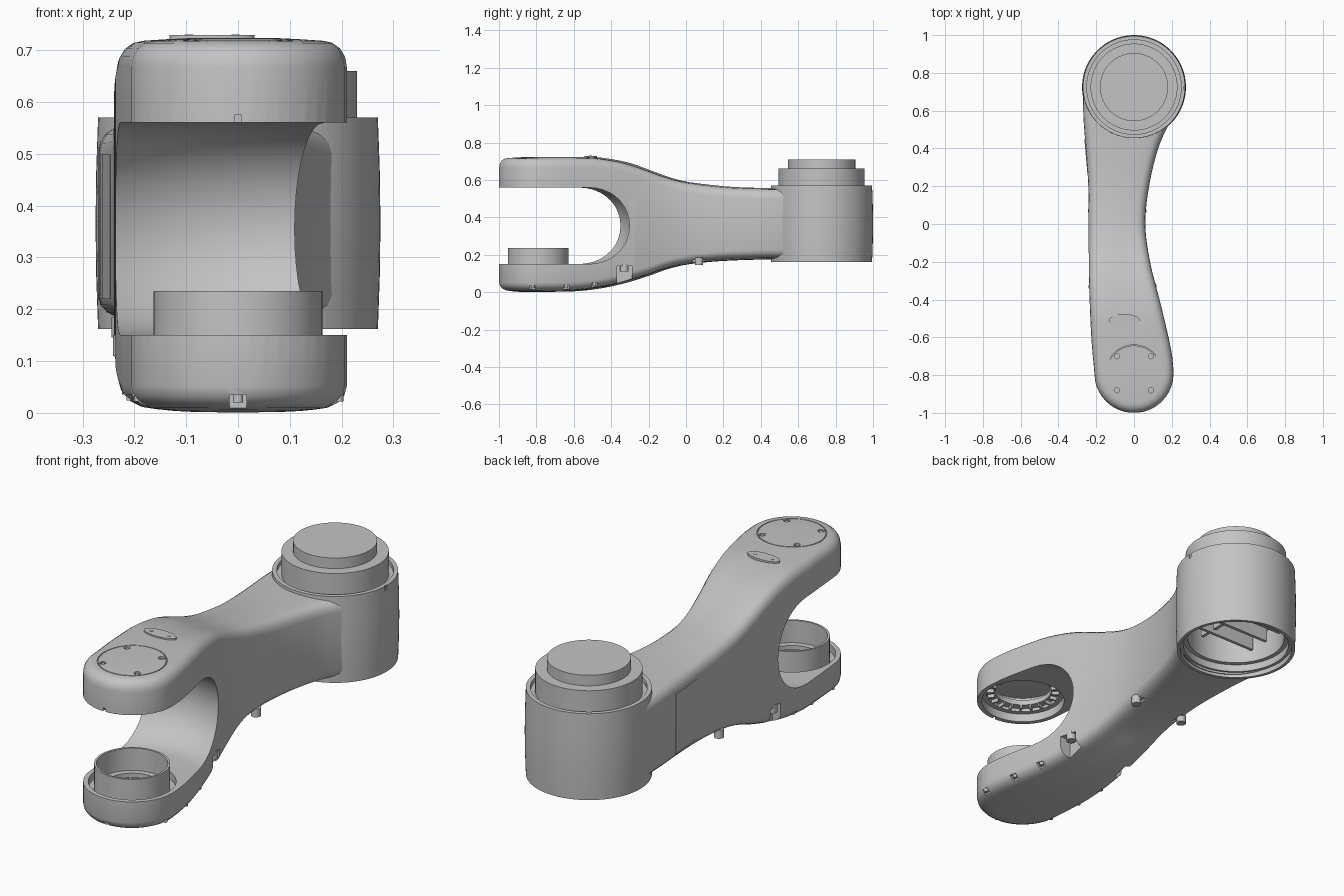
import bpy, bmesh
from math import sin, cos, pi, radians
from mathutils import Vector, Matrix

if "Cube" in bpy.data.objects:
    bpy.data.objects.remove(bpy.data.objects["Cube"])

grey = bpy.data.materials.new("satin_grey")
grey.use_nodes = True
grey.diffuse_color = (0.55, 0.55, 0.55, 1)
grey.node_tree.nodes["Principled BSDF"].inputs["Base Color"].default_value = grey.diffuse_color

JOINT_Y, FORK_Y = 0.725, -0.79


def make(name, bm):
    """Turn a closed bmesh into an object with outward faces."""
    bmesh.ops.recalc_face_normals(bm, faces=bm.faces)
    if bm.calc_volume(signed=True) < 0:
        bmesh.ops.reverse_faces(bm, faces=bm.faces)
    mesh = bpy.data.meshes.new(name)
    bm.to_mesh(mesh)
    bm.free()
    mesh.materials.append(grey)
    ob = bpy.data.objects.new(name, mesh)
    bpy.context.collection.objects.link(ob)
    return ob


def lathe(name, profile, y, steps=72):
    """Revolve a closed (radius, z) profile about a vertical axis."""
    bm = bmesh.new()
    rows = []
    for r, z in profile:
        if r == 0:
            rows.append([bm.verts.new((0, y, z))] * steps)
        else:
            rows.append([bm.verts.new((r * cos(2 * pi * k / steps),
                                       y + r * sin(2 * pi * k / steps), z)) for k in range(steps)])
    for i in range(len(rows)):
        a, b = rows[i - 1], rows[i]
        for k in range(steps):
            quad = list(dict.fromkeys((a[k - 1], a[k], b[k], b[k - 1])))
            if len(quad) > 2:
                bm.faces.new(quad)
    return make(name, bm)


def drum(name, r, z0, z1, y):
    return lathe(name, [(0, z0), (r, z0), (r, z1), (0, z1)], y)


def box(name, centre, size, turn=0):
    bm = bmesh.new()
    bmesh.ops.create_cube(bm, size=1, matrix=Matrix.Translation(centre)
                          @ Matrix.Rotation(turn, 4, 'Z') @ Matrix.Diagonal((*size, 1)))
    return make(name, bm)


def peg(name, centre, rx, ry, h, sides=24):
    bm = bmesh.new()
    bmesh.ops.create_cone(bm, cap_ends=True, segments=sides, radius1=1, radius2=1, depth=h,
                          matrix=Matrix.Translation(centre) @ Matrix.Diagonal((rx, ry, 1, 1)))
    return make(name, bm)


def cut(ob, cutters):
    """Subtract the cutters one by one; a solver that loses the part is passed over."""
    for c in cutters:
        c.hide_render = True
        for solver in ('EXACT', 'MANIFOLD'):
            m = ob.modifiers.new("cut", 'BOOLEAN')
            m.operation, m.solver, m.object = 'DIFFERENCE', solver, c
            dg = bpy.context.evaluated_depsgraph_get()
            mesh = bpy.data.meshes.new_from_object(ob.evaluated_get(dg))
            ob.modifiers.clear()
            before, after = len(ob.data.polygons), len(mesh.polygons)
            if after != before and after > before / 2:
                ob.data = mesh
                break
        bpy.data.objects.remove(c)


def curve(pts):
    """Smooth interpolation through (y, value) points."""
    def slope(i):
        a, b = pts[max(i - 1, 0)], pts[min(i + 1, len(pts) - 1)]
        return (b[1] - a[1]) / (b[0] - a[0])

    def f(y):
        i = max([k for k in range(len(pts) - 1) if pts[k][0] <= y] or [0])
        (a, va), (b, vb) = pts[i], pts[i + 1]
        h = b - a
        t = min(max((y - a) / h, 0), 1)
        return (va * (1 + 2 * t) * (1 - t) ** 2 + vb * t * t * (3 - 2 * t)
                + h * slope(i) * t * (1 - t) ** 2 - h * slope(i + 1) * t * t * (1 - t))
    return f


# Outline and height curves of the arm
left = curve([(-.85, -.208), (-.79, -.21), (-.6, -.226), (-.3, -.238), (0, -.24), (.2, -.242),
              (.4, -.255), (.55, -.267), (.72, -.271)])
right = curve([(-.85, .212), (-.79, .21), (-.7, .202), (-.6, .183), (-.4, .135), (-.2, .085),
               (0, .06), (.2, .08), (.4, .128), (.52, .18), (.62, .235), (.72, .26)])
top = curve([(-1, .717), (-.5, .717), (-.4, .706), (-.3, .685), (-.2, .65), (-.1, .613),
             (0, .586), (.2, .56), (.4, .552), (.72, .553)])
bottom = curve([(-1, .006), (-.6, .01), (-.45, .027), (-.33, .053), (-.2, .092),
                (-.1, .128), (0, .152), (.15, .17), (.4, .18), (.72, .18)])

# Arm body: outline rings with rounded, slightly crowned top and bottom
ends = [radians(a) for a in range(6, 80, 8)]
L = [Vector((-.21 * sin(a), FORK_Y - .21 * cos(a))) for a in ends]
R = [Vector((-p.x, p.y)) for p in L]
for k in range(41):
    y = FORK_Y + k * (.72 - FORK_Y) / 40
    L.append(Vector((left(y), y)))
    R.append(Vector((right(y), y)))
loop, n = L[::-1] + R, len(L)
count = 2 * n
arc = [radians(a) for a in (0, 22.5, 45, 67.5, 90)]
rings = [(bottom, .13, -.005), (bottom, .09, -.003)]
rings += [(bottom, .06 * (1 - sin(a)), .045 * (1 - cos(a))) for a in arc]
rings += [(top, .045 * (1 - cos(a)), -.05 * (1 - sin(a))) for a in arc]
rings += [(top, .09, .003), (top, .13, .005)]
bm = bmesh.new()
layers = []
for height, inset, dz in rings:
    layer = []
    for i, p in enumerate(loop):
        d = (loop[min(i + 1, count - 1)] - loop[max(i - 1, 0)]).normalized()
        q = p + inset * Vector((-d.y, d.x))
        layer.append(bm.verts.new((q.x, q.y, height(p.y) + dz)))
    layers.append(layer)
for a, b in zip(layers, layers[1:]):
    for i in range(count):
        bm.faces.new((a[i - 1], a[i], b[i], b[i - 1]))
for cap in (layers[0], layers[-1]):
    for i in range(n - 1):
        bm.faces.new((cap[n - 1 - i], cap[n + i], cap[n + i + 1], cap[n - 2 - i]))
bmesh.ops.triangulate(bm, faces=bm.faces)
body = make("arm_body", bm)

# Fork gap, joint bore, bearing seats and screw pockets
gap = [(0, .15)] + [(.31 + .19 * cos(a), .355 + .205 * sin(a))
                    for a in [radians(d) for d in range(-90, 91, 10)]] + [(0, .56)]
cutters = [lathe("gap_cutter", gap, FORK_Y, 96),
           drum("joint_cutter", .25, -.2, 1, JOINT_Y),
           drum("upper_seat_cutter", .188, .4, .6, FORK_Y),
           drum("upper_bore_cutter", .165, .39, .67, FORK_Y),
           drum("lower_seat_cutter", .188, .115, .3, FORK_Y),
           drum("lower_bore_cutter", .15, .06, .31, FORK_Y),
           lathe("cap_groove_cutter", [(.146, .713), (.15, .713), (.15, .8), (.146, .8)], FORK_Y),
           box("tip_notch_cutter", (0, -1, .56), (.014, .03, .03)),
           box("front_notch_cutter", (0, -.99, .01), (.032, .06, .05))]
for x in (-.09, .09):
    for y in (-.09, .09):
        cutters.append(peg("cap_hole_cutter", (x, FORK_Y + y, .73), .014, .014, .04))
for edge, side in ((left, -1), (right, 1)):
    for y in (-.82, -.64, -.49):
        cutters.append(box("notch_cutter", (edge(y), y, bottom(y)), (.06, .032, .06)))
    cutters.append(box("pocket_cutter", (edge(-.33) - side * .01, -.33, .07), (.07, .08, .14)))
    cutters.append(box("pocket_cutter", (edge(.07) - side * .01, .07, .13), (.07, .07, .09)))
cut(body, cutters)

# Screws in the pockets and on the round cap
for edge, side in ((left, -1), (right, 1)):
    for y, z in ((-.33, .13), (.07, .165)):
        peg("pocket_screw", (edge(y) - side * .018, y, z), .022, .022, .04)
    for y in (-.82, -.64, -.49):
        peg("cover_screw", (edge(y) - side * .018, y, bottom(y) + .025), .01, .01, .02)
peg("cover_screw", (0, -.975, .03), .01, .01, .02)
for x in (-.09, .09):
    for y in (-.09, .09):
        peg("cap_screw", (x, FORK_Y + y, .711), .009, .009, .012, 6)

# Oval plate behind the cap
peg("oval_plate", (-.05, -.51, .715), .082, .033, .028, 40)
for x in (-.095, -.005):
    peg("oval_plate_screw", (x, -.51, .729), .008, .008, .003, 12)

# Service panel on the right side
box("side_panel", (-.2505, .36, .36), (.009, .18, .28), radians(5))

# Joint housing with stepped collar on top and an open bore below
housing = lathe("joint_housing", [
    (.27, .162), (.2735, .26), (.275, .365), (.2735, .47), (.27, .57), (.25, .57),
    (.25, .55), (.23, .55), (.23, .66), (.18, .66), (.18, .71), (0, .71), (0, .36),
    (.22, .36), (.22, .22), (.24, .22), (.24, .185), (.255, .185), (.255, .162)], JOINT_Y, 96)
cut(housing, [box("housing_notch_cutter", (.275, JOINT_Y - .005, .56), (.02, .014, .025))])
for k in range(3):
    box("housing_rib", (0, JOINT_Y - .1 + .1 * k, .32), (.36, .015, .1))
box("housing_cross_rib", (.05, JOINT_Y, .33), (.015, .36, .08))

# Lower bearing sleeve and upper bearing ring with teeth
lathe("lower_sleeve", [(.163, .11), (.163, .235), (.153, .235), (.153, .13),
                       (.125, .13), (.125, .11)], FORK_Y)
lathe("upper_ring", [(.168, .615), (.168, .64), (.13, .64), (.13, .615)], FORK_Y)
for k in range(20):
    a = 2 * pi * k / 20
    box("ring_tooth", (.15 * cos(a), FORK_Y + .15 * sin(a), .608), (.036, .008, .02), a)

# Smooth shading with sharp edges kept
for ob in bpy.context.collection.objects:
    ob.select_set(ob.type == 'MESH')
    if ob.type == 'MESH':
        bpy.context.view_layer.objects.active = ob
bpy.ops.object.shade_smooth_by_angle(angle=radians(30))
